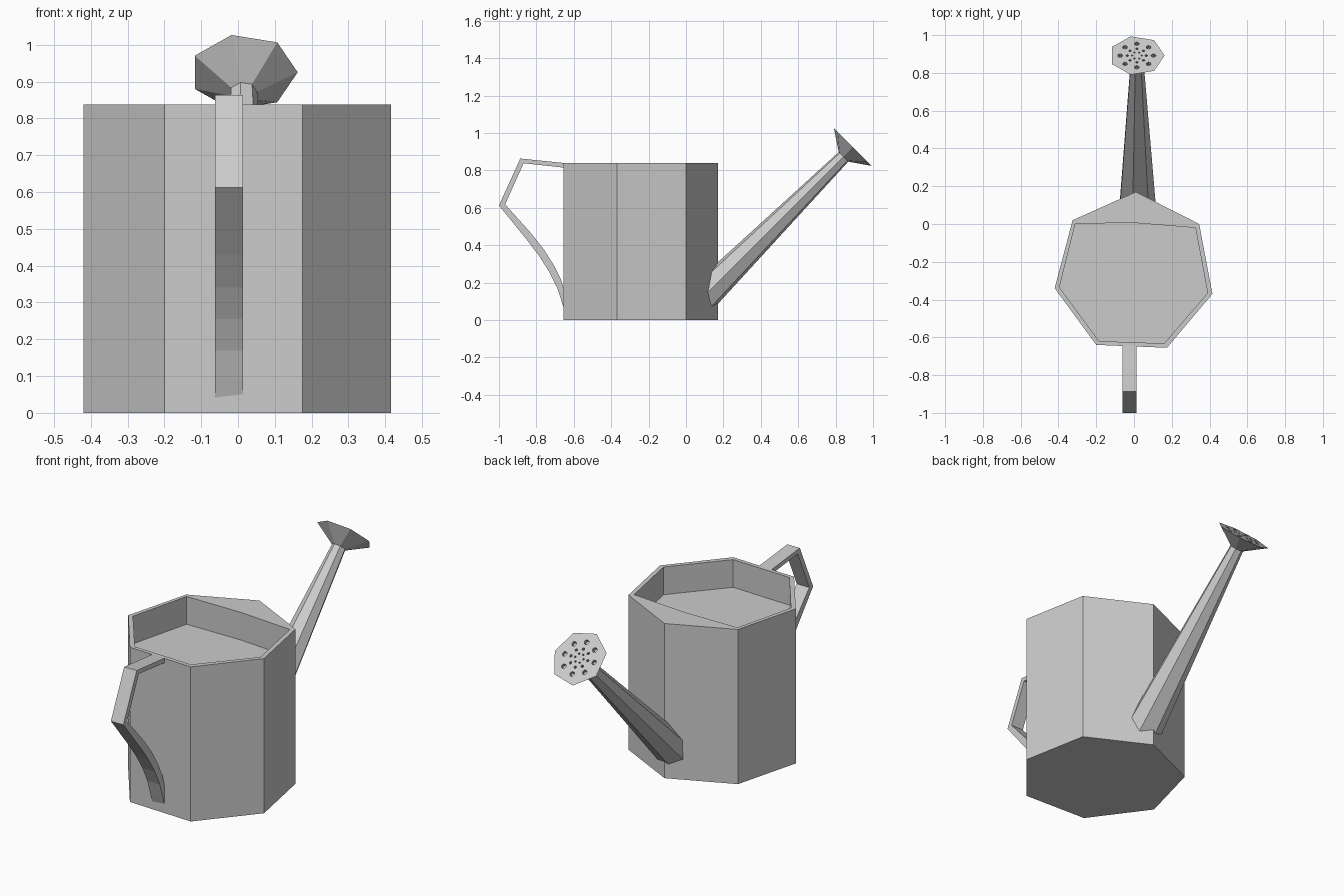
import bpy
import bmesh
from math import cos, sin, tau
from mathutils import Vector

if "Cube" in bpy.data.objects:
    bpy.data.objects.remove(bpy.data.objects["Cube"])


def loft(name, rings):
    """Skin a list of equal-length point rings and cap both ends."""
    bm = bmesh.new()
    loops = [[bm.verts.new(p) for p in ring] for ring in rings]
    n = len(loops[0])
    for a, b in zip(loops, loops[1:]):
        for i in range(n):
            j = (i + 1) % n
            bm.faces.new((a[i], a[j], b[j], b[i]))
    bm.faces.new(loops[0])
    bm.faces.new(loops[-1])
    bmesh.ops.recalc_face_normals(bm, faces=bm.faces)
    me = bpy.data.meshes.new(name)
    bm.to_mesh(me)
    bm.free()
    ob = bpy.data.objects.new(name, me)
    bpy.context.collection.objects.link(ob)
    return ob


def ring(center, v, r, n=7):
    """Polygon ring spanned by the x axis and the vector v."""
    c, v = Vector(center), Vector(v)
    return [c + r * (Vector((cos(tau * k / n), 0, 0)) + v * sin(tau * k / n))
            for k in range(n)]


# Body: seven-sided can with a recessed top and a solid front lip
outer = [(0.01, 0.17), (-0.325, 0.02), (-0.42, -0.34), (-0.2, -0.64),
         (0.175, -0.655), (0.415, -0.37), (0.345, 0.0)]
inner = [(0.01, 0.005), (-0.31, 0.003), (-0.395, -0.335), (-0.185, -0.62),
         (0.16, -0.632), (0.39, -0.365), (0.325, -0.02)]
H = 0.838
loft("body", [[(x, y, z) for x, y in pts] for pts, z in
              ((outer, 0), (outer, H), (inner, H), (inner, H - 0.15))])

# Spout: tapered seven-sided tube
TILT = Vector((0, -0.7071, 0.7071))
NORMAL = Vector((0, 0.7071, 0.7071))
neck = Vector((0.015, 0.842, 0.872))
loft("spout", [ring((0.015, 0.105, 0.135), (0, -0.4, 0.8), 0.1),
               ring(neck, TILT, 0.037)])

# Rose: flared head with sunken holes
face = Vector((0.015, 0.892, 0.925))
rose = loft("rose", [ring(neck, TILT, 0.037), ring(face, TILT, 0.147)])
holes = [(8, 0.088, 0.013), (8, 0.05, 0.007), (6, 0.025, 0.005)]
cutters = []
for count, dist, r in holes:
    for p in ring(face, TILT, dist, count):
        cutters.append(loft("hole_cutter", [ring(p - NORMAL * 0.02, TILT, r, 8),
                                            ring(p + NORMAL * 0.02, TILT, r, 8)]))
bpy.ops.object.select_all(action='DESELECT')
for c in cutters:
    c.select_set(True)
bpy.context.view_layer.objects.active = cutters[0]
bpy.ops.object.join()
cutter = cutters[0]
cutter.hide_render = True
cutter.hide_set(True)
mod = rose.modifiers.new("holes", 'BOOLEAN')
mod.operation = 'DIFFERENCE'
mod.solver = 'EXACT'
mod.object = cutter

# Handle: flat strap following outer and inner side profiles (y, z)
outside = [(-0.64, 0.838), (-0.886, 0.863), (-1.0, 0.612), (-0.852, 0.43),
           (-0.784, 0.34), (-0.73, 0.255), (-0.688, 0.17), (-0.662, 0.09),
           (-0.645, 0.04)]
inside = [(-0.64, 0.813), (-0.868, 0.838), (-0.967, 0.618), (-0.825, 0.46),
          (-0.755, 0.37), (-0.705, 0.29), (-0.668, 0.215), (-0.645, 0.14),
          (-0.64, 0.08)]
X0, X1 = -0.062, 0.013
loft("handle", [[(X0, *a), (X1, *a), (X1, *b), (X0, *b)]
                for a, b in zip(outside, inside)])
